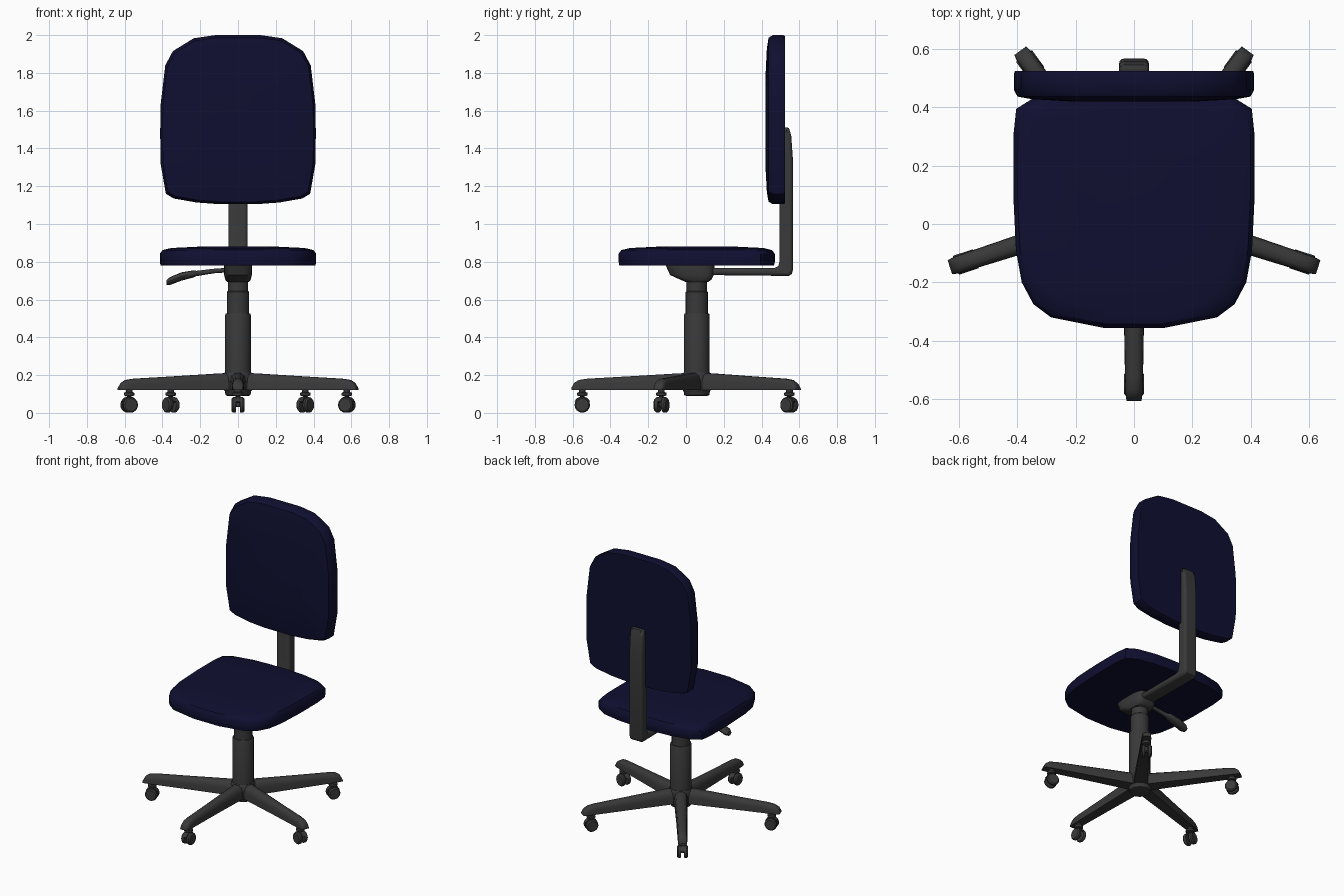
import bpy, bmesh, math
from mathutils import Matrix, Vector

if "Cube" in bpy.data.objects:
    bpy.data.objects.remove(bpy.data.objects["Cube"])

CY = 0.057  # y of the column axis


def material(name, rgb):
    m = bpy.data.materials.new(name)
    m.diffuse_color = (*rgb, 1)
    m.use_nodes = True
    m.node_tree.nodes["Principled BSDF"].inputs["Base Color"].default_value = m.diffuse_color
    return m


NAVY = material("navy fabric", (0.0048, 0.0048, 0.031))
GREY = material("dark grey plastic", (0.041, 0.041, 0.041))


def loft(name, rings, mat, matrix=Matrix(), angle=40, bevel=0):
    """Skin a list of equal-length closed rings and cap both ends."""
    bm = bmesh.new()
    loops = [[bm.verts.new(matrix @ Vector(p)) for p in ring] for ring in rings]
    for a, b in zip(loops, loops[1:]):
        n = len(a)
        for i in range(n):
            bm.faces.new((a[i], a[(i + 1) % n], b[(i + 1) % n], b[i]))
    bm.faces.new(loops[0])
    bm.faces.new(loops[-1])
    bmesh.ops.recalc_face_normals(bm, faces=bm.faces)
    me = bpy.data.meshes.new(name)
    bm.to_mesh(me)
    bm.free()
    me.materials.append(mat)
    ob = bpy.data.objects.new(name, me)
    bpy.context.collection.objects.link(ob)
    bpy.ops.object.select_all(action='DESELECT')
    bpy.context.view_layer.objects.active = ob
    ob.select_set(True)
    bpy.ops.object.shade_smooth_by_angle(angle=math.radians(angle))
    if bevel:
        mod = ob.modifiers.new("bevel", 'BEVEL')
        mod.width, mod.segments, mod.limit_method = bevel, 3, 'ANGLE'
        mod.angle_limit = math.radians(50)
    return ob


def lathe(name, profile, mat, matrix=Matrix(), n=20):
    """Turn (radius, height) pairs about z."""
    rings = [[(r * math.cos(2 * math.pi * i / n), r * math.sin(2 * math.pi * i / n), h)
              for i in range(n)] for r, h in profile]
    return loft(name, rings, mat, matrix)


def mirrored(half):
    return half + [(-x, y) for x, y in reversed(half)]


def cushion(name, half, centre, layers, place):
    """Stack scaled copies of an outline; layers are (scale, depth)."""
    outline = mirrored(half)
    rings = [[place(x * s, centre + (v - centre) * s, d) for x, v in outline]
             for s, d in layers]
    return loft(name, rings, NAVY)


# Seat
cushion("seat",
        [(0.10, -0.357), (0.285, -0.32), (0.345, -0.275), (0.385, -0.20), (0.405, -0.09),
         (0.414, 0.10), (0.414, 0.30), (0.404, 0.395), (0.34, 0.435), (0.20, 0.463), (0.08, 0.47)],
        0.06, [(0.99, 0.78), (1, 0.80), (1, 0.842), (0.965, 0.862), (0.85, 0.873), (0.5, 0.88)],
        lambda x, v, d: (x, v, d))

# Backrest
cushion("backrest",
        [(0.10, 1.105), (0.22, 1.114), (0.34, 1.135), (0.382, 1.16), (0.41, 1.32),
         (0.412, 1.48), (0.41, 1.63), (0.385, 1.84), (0.345, 1.915), (0.235, 1.983), (0.12, 2.0)],
        1.53, [(0.99, 0.525), (1, 0.515), (1, 0.46), (0.97, 0.437), (0.85, 0.428), (0.5, 0.42)],
        lambda x, v, d: (x, d, v))

# L-shaped back support bar
bar = [(0.08, 0.73), (0.545, 0.725), (0.56, 0.735), (0.567, 0.76), (0.567, 1.33), (0.557, 1.47),
       (0.545, 1.508), (0.53, 1.515), (0.495, 1.49), (0.495, 0.80), (0.488, 0.776), (0.47, 0.768),
       (0.08, 0.768)]
loft("back_support", [[(x, y, z) for y, z in bar] for x in (-0.051, 0.051)], GREY, bevel=0.018)


# Tilt mechanism under the seat
def rounded(hx, y0, y1, z, n=20):
    c, h = (y0 + y1) / 2, (y1 - y0) / 2
    ring = []
    for i in range(n):
        a = 2 * math.pi * (i + 0.5) / n
        cs, sn = math.cos(a), math.sin(a)
        ring.append((hx * math.copysign(abs(cs) ** 0.5, cs),
                     c + h * math.copysign(abs(sn) ** 0.5, sn), z))
    return ring


loft("tilt_mechanism", [rounded(0.058, 0.0, 0.115, 0.692), rounded(0.068, -0.03, 0.135, 0.705),
                        rounded(0.074, -0.085, 0.148, 0.73), rounded(0.076, -0.11, 0.152, 0.785)],
     GREY)

# Height lever: thin rod widening to a flat paddle; stations (x, z, half width, half height)
lever = [(-0.03, 0.757, 0.014, 0.012), (-0.12, 0.752, 0.014, 0.012), (-0.22, 0.738, 0.016, 0.014),
         (-0.235, 0.736, 0.028, 0.019), (-0.30, 0.722, 0.036, 0.022), (-0.36, 0.698, 0.034, 0.021),
         (-0.378, 0.69, 0.022, 0.014)]
loft("height_lever", [[(x, CY + w * math.cos(a), z + h * math.sin(a))
                       for a in [2 * math.pi * i / 12 for i in range(12)]]
                      for x, z, w, h in lever], GREY)

# Gas column and hub
axis = Matrix.Translation((0, CY, 0))
lathe("column", [(0.068, 0.15), (0.068, 0.518), (0.065, 0.525), (0.059, 0.525), (0.059, 0.64),
                 (0.054, 0.645), (0.054, 0.71)], GREY, axis)
lathe("hub", [(0.055, 0.09), (0.066, 0.094), (0.07, 0.115), (0.078, 0.125), (0.078, 0.2),
              (0.07, 0.215)], GREY, axis)

# Five legs with twin-wheel casters; leg stations are (radius, half width, top z)
stations = [(0.03, 0.044, 0.212), (0.10, 0.042, 0.209), (0.35, 0.035, 0.194), (0.58, 0.031, 0.181),
            (0.625, 0.030, 0.174), (0.65, 0.028, 0.158), (0.664, 0.025, 0.132)]
for k in range(5):
    turn = axis @ Matrix.Rotation(math.radians(-90 + 72 * k), 4, 'Z')
    rings = []
    for r, w, t in stations:
        b = 0.12
        half = [(w, b), (w * 0.97, b + (t - b) * 0.55), (w * 0.8, b + (t - b) * 0.85), (w * 0.4, t)]
        rings.append([(r, y, z) for y, z in mirrored(half)])
    loft(f"leg_{k + 1}", rings, GREY, turn)

    spot = turn @ Matrix.Translation((0.606, 0, 0))
    lathe(f"caster_stem_{k + 1}", [(0.012, 0.04), (0.012, 0.088), (0.028, 0.092), (0.028, 0.106),
                                   (0.018, 0.11), (0.018, 0.13)], GREY, spot, 12)
    axle = spot @ Matrix.Translation((0, 0, 0.042)) @ Matrix.Rotation(math.pi / 2, 4, 'X')
    lathe(f"caster_axle_{k + 1}", [(0.01, -0.02), (0.01, 0.02)], GREY, axle, 8)
    for side, s in (("left", -1), ("right", 1)):
        lathe(f"caster_wheel_{k + 1}_{side}",
              [(0.038, s * 0.01), (0.041, s * 0.014), (0.041, s * 0.026), (0.034, s * 0.034)],
              GREY, axle, 16)
    # Curved hood over the wheels
    arc = [(0.045 * math.cos(a), 0.045 * math.sin(a)) for a in
           [math.radians(25 + 130 * i / 8) for i in range(9)]]
    hood = arc + [(x * 0.75, y * 0.75) for x, y in reversed(arc)]
    loft(f"caster_hood_{k + 1}", [[(x, y, z) for x, y in hood] for z in (-0.011, 0.011)],
         GREY, axle)
